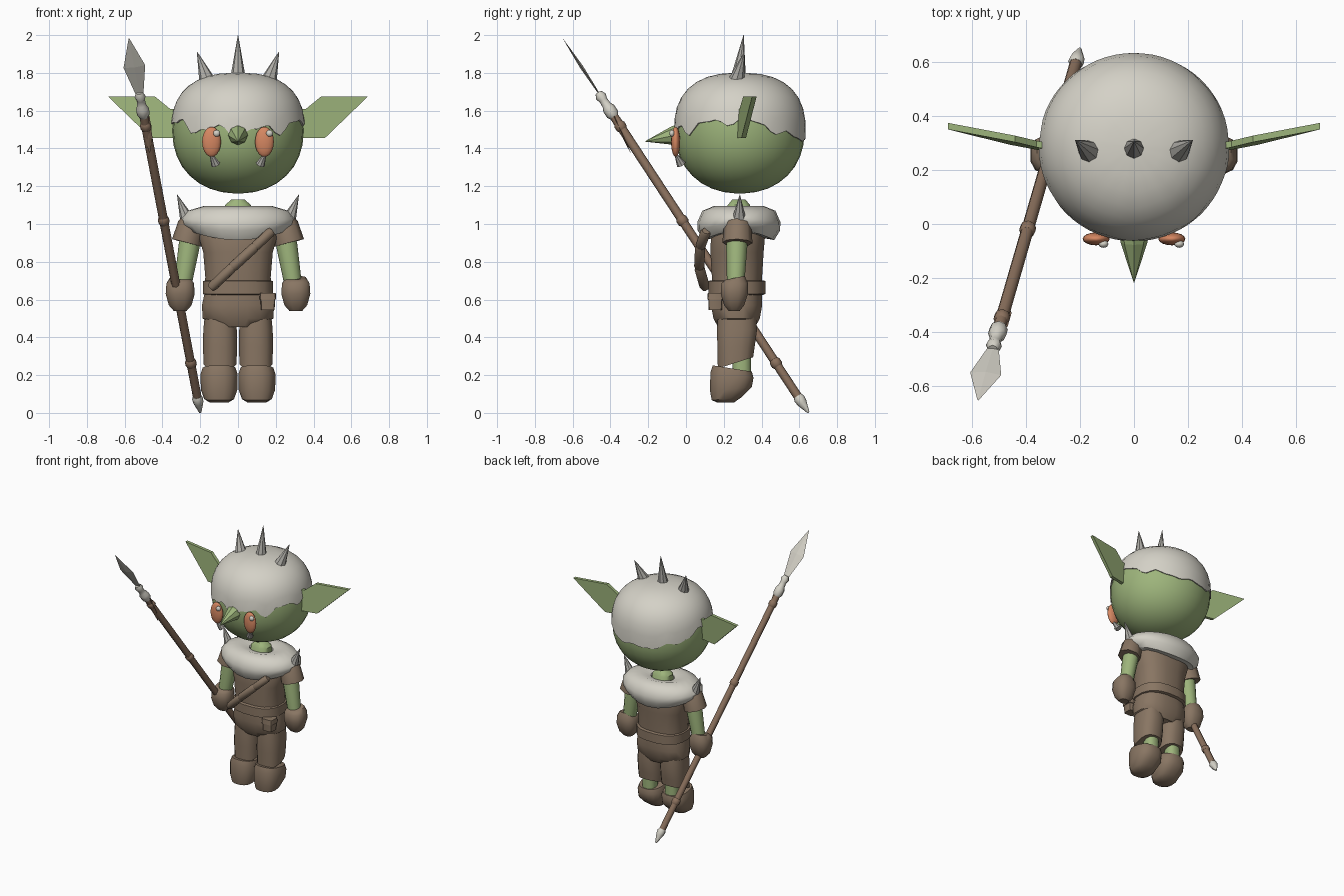
import bpy, bmesh, math
from mathutils import Vector, Matrix

if "Cube" in bpy.data.objects:
    bpy.data.objects.remove(bpy.data.objects["Cube"])


def material(name, r, g, b):
    m = bpy.data.materials.new(name)
    m.use_nodes = True
    m.diffuse_color = (r, g, b, 1)
    m.node_tree.nodes["Principled BSDF"].inputs["Base Color"].default_value = (r, g, b, 1)
    return m


SKIN = material("green skin", .34, .46, .2)
FUR = material("off white", .66, .64, .57)
LEATHER = material("brown leather", .25, .18, .125)
WOOD = material("brown wood", .26, .165, .11)
SPIKE = material("grey spike", .42, .41, .38)
ORANGE = material("orange eye", .66, .24, .12)


def finish(name, bm, mat, smooth):
    bmesh.ops.recalc_face_normals(bm, faces=bm.faces)
    me = bpy.data.meshes.new(name)
    bm.to_mesh(me)
    bm.free()
    me.materials.append(mat)
    ob = bpy.data.objects.new(name, me)
    bpy.context.collection.objects.link(ob)
    if smooth:
        bpy.ops.object.select_all(action='DESELECT')
        ob.select_set(True)
        bpy.context.view_layer.objects.active = ob
        bpy.ops.object.shade_smooth_by_angle(angle=math.radians(45))
    return ob


def skin_rings(name, rings, mat, smooth=True, caps=True):
    """Join rings of points into a closed surface."""
    bm = bmesh.new()
    loops = [[bm.verts.new(p) for p in ring] for ring in rings]
    n = len(loops[0])
    for a, b in zip(loops, loops[1:]):
        for i in range(n):
            j = (i + 1) % n
            bm.faces.new((a[i], a[j], b[j], b[i]))
    if caps:
        bm.faces.new(loops[0])
        bm.faces.new(loops[-1])
    return finish(name, bm, mat, smooth)


def power(v, e):
    return math.copysign(abs(v) ** e, v)


def loft(name, mat, x, rings, sides=16, square=2.5):
    """Stack level cross-sections given as (z, rx, ry, y centre, tilt)."""
    out = []
    for z, rx, ry, cy, *tilt in rings:
        ring = []
        for i in range(sides):
            a = math.tau * (i + .5) / sides
            dx = rx * power(math.cos(a), 2 / square)
            dy = ry * power(math.sin(a), 2 / square)
            ring.append((x + dx, cy + dy, z + (tilt[0] * dy if tilt else 0)))
        out.append(ring)
    return skin_rings(name, out, mat)


def rod(name, mat, a, b, stations, sides=8, flat=1, smooth=True):
    """Turned shape along the line a-b; stations are (fraction, radius)."""
    a, b = Vector(a), Vector(b)
    u = (b - a).normalized()
    w = (Vector((1, 0, 0)) - u * u.x).normalized()
    n = u.cross(w) * flat
    rings = [[a.lerp(b, t) + r * (w * math.cos(k * math.tau / sides) + n * math.sin(k * math.tau / sides))
              for k in range(sides)] for t, r in stations]
    return skin_rings(name, rings, mat, smooth)


def spike(name, mat, base, tip, r):
    return rod(name, mat, base, tip, [(0, r), (1, .001)], 8, smooth=False)


def ball(name, mat, centre, scale):
    bm = bmesh.new()
    m = Matrix.Translation(centre) @ Matrix.Diagonal((*scale, 1))
    bmesh.ops.create_uvsphere(bm, u_segments=16, v_segments=10, radius=1, matrix=m)
    return finish(name, bm, mat, True)


# Head and ragged cap share one rounded form
def head_point(az, el, grow=1.0):
    e = 2 / 2.5 if el > 0 else 2 / 2.15
    r = abs(math.cos(el)) ** e * grow
    height = .311 if el > 0 else .335
    return Vector((.354 * r * math.cos(az), .285 + .349 * r * math.sin(az),
                   1.49 + height * grow * power(math.sin(el), e)))


def cap_edge(az):
    wave = .018 * math.sin(9 * az) + .01 * math.sin(17 * az + 1)
    fade = .35 + .65 * abs(math.cos(az / 2 + math.pi / 4))
    return -.005 - .11 * math.sin(az) * (math.sin(az) > 0) + .13 * abs(math.cos(az)) ** 3 + 3 * wave * fade


skin_rings("head", [[head_point(math.tau * i / 32, math.radians(-88 + 176 * k / 16), .982)
                     for i in range(32)] for k in range(17)], SKIN)
cap_rings = []
for k in range(9):
    ring = []
    for i in range(64):
        az = math.tau * i / 64
        low = cap_edge(az)
        ring.append(head_point(az, low + (1.54 - low) * k / 8))
    cap_rings.append(ring)
# Turn the lower rim inward so the cap has an edge
centre = Vector((0, .285, 1.49))
cap_rings.insert(0, [centre + (p - centre) * .965 for p in cap_rings[0]])
skin_rings("fur_cap", cap_rings, FUR)

# Nose and central head spike
rod("nose", SKIN, (0, -.03, 1.475), (0, -.217, 1.437), [(0, .055), (.2, .05), (1, .001)], smooth=False)
spike("middle_head_spike", SPIKE, (0, .275, 1.76), (0, .305, 2), .043)

# Neck, torso, belt and tunic skirt
loft("neck", SKIN, 0, [(1, .075, .07, .28), (1.1, .07, .06, .28), (1.13, .035, .035, .28)])
loft("torso", LEATHER, 0, [(.61, .178, .13, .27), (.72, .176, .135, .27), (.85, .187, .143, .27),
                           (.93, .21, .145, .275), (1, .2, .13, .28), (1.05, .1, .09, .28)])
loft("belt", LEATHER, 0, [(.625, .176, .14, .27), (.63, .188, .153, .27),
                          (.697, .186, .153, .27), (.702, .17, .14, .27)], 20)
loft("tunic_skirt", LEATHER, 0, [(.64, .178, .135, .268), (.57, .194, .137, .268),
                                 (.5, .19, .125, .268), (.455, .12, .1, .268)])

# Fur collar, drooping at front and back
profile = [(.6, .925), (.85, .915), (.99, .965), (1, 1.01), (.88, 1.07), (.6, 1.095), (.3, 1.075), (.2, 1.02)]
collar = []
for r, z in profile:
    ring = []
    for i in range(20):
        c, s = math.cos(math.tau * i / 20), math.sin(math.tau * i / 20)
        lift = .055 * c * c * max(0, 1.06 - z) / .14
        ring.append((.303 * r * c, .28 + .22 * r * s, z + lift * r))
    collar.append(ring)
skin_rings("fur_collar", collar, FUR)

# Diagonal chest tube in three jointed segments, and belt pouch
points = [(.175, .105, .96), (.09, .075, .88), (-.03, .07, .77), (-.14, .1, .665)]
for i, (a, b) in enumerate(zip(points, points[1:])):
    rod(f"chest_tube_{i + 1}", LEATHER, a, b, [(-.04, .021), (.05, .027), (.95, .027), (1.04, .021)])
loft("pouch", LEATHER, .158, [(.545, .036, .035, .155), (.605, .04, .038, .155)], 12, 6)
loft("pouch_flap", LEATHER, .158, [(.6, .045, .043, .155), (.635, .042, .04, .155)], 12, 6)

# Paired parts
for side, s in (("left", 1), ("right", -1)):
    # Flat leaf-shaped ear, swept back
    outline = [(.31, 1.61), (.36, 1.61), (.44, 1.675), (.688, 1.675), (.46, 1.455), (.31, 1.455)]
    skin_rings(f"{side}_ear", [[(s * x, .265 + (x - .31) * .19 + (z - 1.455) * .06 + d, z) for x, z in outline]
                               for d in (0, .024)], SKIN, smooth=False)
    ball(f"{side}_eye", ORANGE, (s * .14, -.055, 1.435), (.05, .024, .08))
    ball(f"{side}_eye_glint", FUR, (s * .14 + .027, -.074, 1.48), (.018, .014, .018))
    spike(f"{side}_tusk", SPIKE, (s * .118, -.025, 1.315), (s * .152, -.065, 1.39), .025)
    spike(f"{side}_head_spike", SPIKE, (s * .16, .265, 1.75), (s * .217, .31, 1.912), .046)
    spike(f"{side}_shoulder_spike", SPIKE, (s * .26, .28, 1.0), (s * .322, .285, 1.155), .045)

    # Arm
    rod(f"{side}_sleeve", LEATHER, (s * .235, .275, 1.04), (s * .272, .272, .9),
        [(0, .05), (.3, .072), (1, .08)])
    rod(f"{side}_arm", SKIN, (s * .24, .272, 1), (s * .295, .262, .66), [(0, .05), (.35, .056), (1, .045)], 12)
    loft(f"{side}_glove", LEATHER, s * .306, [(.54, .035, .03, .255), (.57, .062, .055, .255),
                                              (.63, .079, .074, .256), (.685, .075, .073, .258),
                                              (.715, .055, .052, .26, .2)], 12)

    # Leg
    loft(f"{side}_trouser_leg", LEATHER, s * .095, [(.54, .08, .1, .27), (.44, .09, .108, .27),
                                                    (.35, .092, .1, .265), (.265, .088, .095, .262, .32)])
    loft(f"{side}_shin", SKIN, s * .095, [(.15, .05, .05, .295), (.4, .05, .05, .295)], 12)
    loft(f"{side}_boot", LEATHER, s * .1, [(.055, .05, .045, .21), (.075, .08, .08, .215, .1),
                                           (.125, .098, .112, .238, .1), (.2, .1, .116, .243, -.12),
                                           (.235, .088, .105, .245, -.16)])

# Spear, measured from tip to foot
TIP, FOOT = (-.577, -.652, 1.982), (-.2, .648, .002)


def spear_part(name, mat, stations, **kw):
    return rod(name, mat, TIP, FOOT, stations, **kw)


spear_part("spear_blade", FUR, [(0, .002), (.075, .058), (.15, .02), (.165, .018)],
           sides=4, flat=.16, smooth=False)
spear_part("spear_socket", FUR, [(.145, .018), (.155, .03), (.165, .022), (.178, .024), (.187, .034), (.203, .034), (.21, .024)])
spear_part("spear_shaft", WOOD, [(.19, .022), (.22, .024), (.96, .023), (.97, .02)])
for i, t in enumerate((.235, .487, .868)):
    spear_part(f"spear_ring_{i + 1}", WOOD, [(t - .009, .024), (t - .005, .03), (t + .005, .03), (t + .009, .024)])
spear_part("spear_foot_cap", FUR, [(.957, .024), (.963, .03), (.975, .026), (1, .006)])
rod("spear_tassel", WOOD, (-.48, -.38, 1.57), (-.468, -.295, 1.38),
    [(0, .012), (.6, .02), (1, .003)], sides=4, flat=.3, smooth=False)
